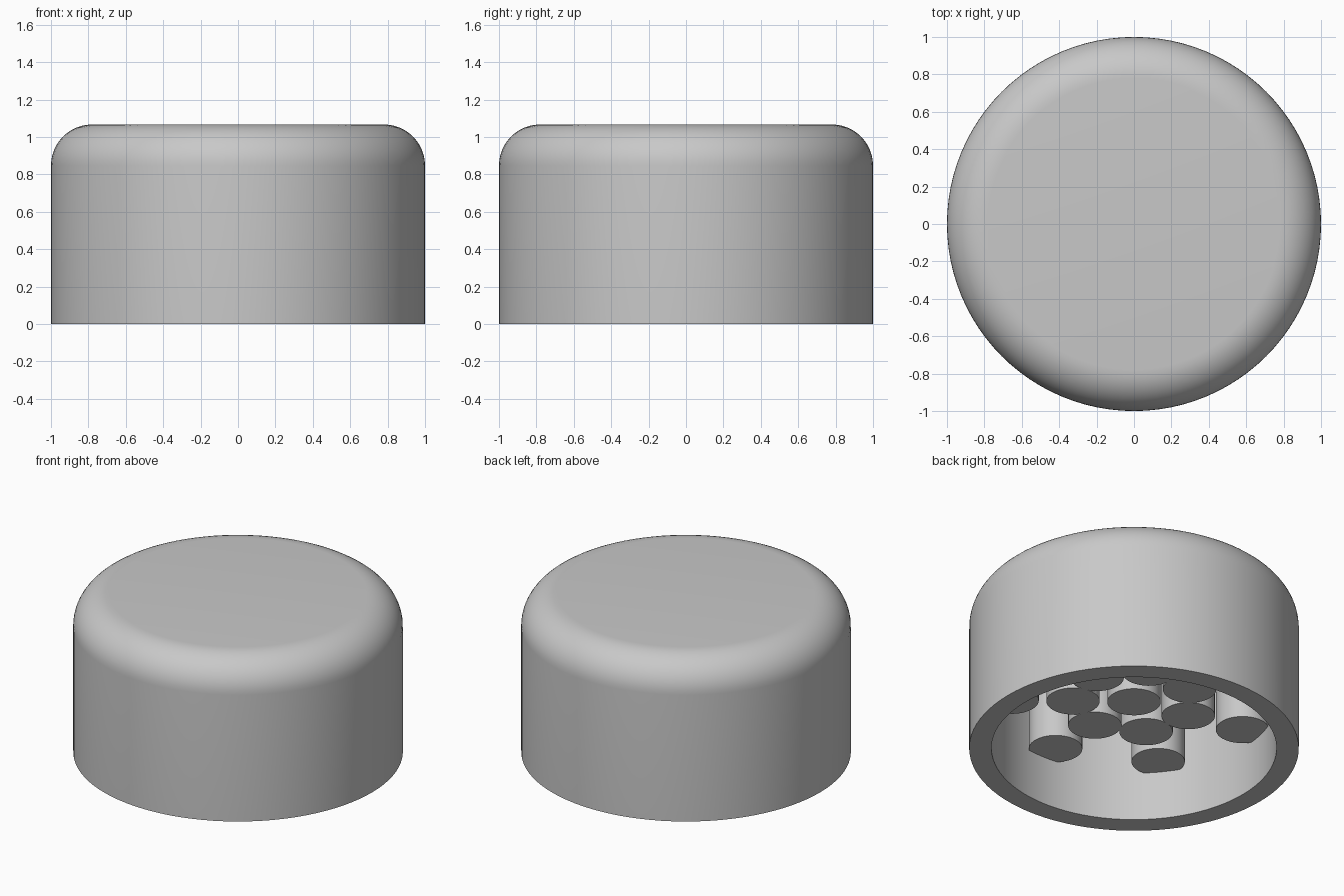
import bpy
import bmesh
import math

if "Cube" in bpy.data.objects:
    bpy.data.objects.remove(bpy.data.objects["Cube"])

HEIGHT, OUTER, INNER, FILLET = 1.067, 1.0, 0.865, 0.22
CEILING = HEIGHT - (OUTER - INNER)
PIN_RADIUS, PIN_BOTTOM, PIN_TOP = 0.162, 0.325, CEILING + 0.02

grey = bpy.data.materials.new("plain_grey")
grey.use_nodes = True
grey.diffuse_color = (0.58, 0.58, 0.58, 1)
grey.node_tree.nodes["Principled BSDF"].inputs["Base Color"].default_value = grey.diffuse_color


def finish(obj):
    """Colour the object and smooth its round sides."""
    obj.data.materials.append(grey)
    bpy.ops.object.select_all(action="DESELECT")
    obj.select_set(True)
    bpy.context.view_layer.objects.active = obj
    bpy.ops.object.shade_smooth_by_angle(angle=math.radians(30))


def lathe(name, profile, steps):
    """Spin a radius/height profile around the z axis."""
    bm = bmesh.new()
    verts = [bm.verts.new((r, 0, z)) for r, z in profile]
    edges = [bm.edges.new(pair) for pair in zip(verts, verts[1:])]
    bmesh.ops.spin(bm, geom=verts + edges, cent=(0, 0, 0), axis=(0, 0, 1),
                   angle=math.tau, steps=steps, use_merge=True)
    bmesh.ops.remove_doubles(bm, verts=bm.verts, dist=0.0001)
    bmesh.ops.recalc_face_normals(bm, faces=bm.faces)
    mesh = bpy.data.meshes.new(name)
    bm.to_mesh(mesh)
    bm.free()
    obj = bpy.data.objects.new(name, mesh)
    bpy.context.collection.objects.link(obj)
    finish(obj)


def pin(name, x, y):
    """Round pin hanging from the ceiling of the cap."""
    bpy.ops.mesh.primitive_cylinder_add(
        vertices=48, radius=PIN_RADIUS, depth=PIN_TOP - PIN_BOTTOM,
        location=(x, y, (PIN_TOP + PIN_BOTTOM) / 2))
    obj = bpy.context.object
    obj.name = name
    finish(obj)


# Hollow cap with a rounded top edge
profile = [(0, CEILING), (INNER, CEILING), (INNER, 0), (OUTER, 0)]
for i in range(13):
    a = i / 12 * math.pi / 2
    profile.append((OUTER - FILLET + FILLET * math.cos(a),
                    HEIGHT - FILLET + FILLET * math.sin(a)))
profile.append((0, HEIGHT))
lathe("cap_shell", profile, 96)

# Centre pin and two rings of seven; the outer ring merges into the wall
pin("centre_pin", 0, 0)
for ring, radius in (("inner", 0.37), ("outer", 0.74)):
    for i in range(7):
        a = -math.pi / 2 + i * math.tau / 7
        pin(f"{ring}_pin_{i + 1}", radius * math.cos(a), radius * math.sin(a))
